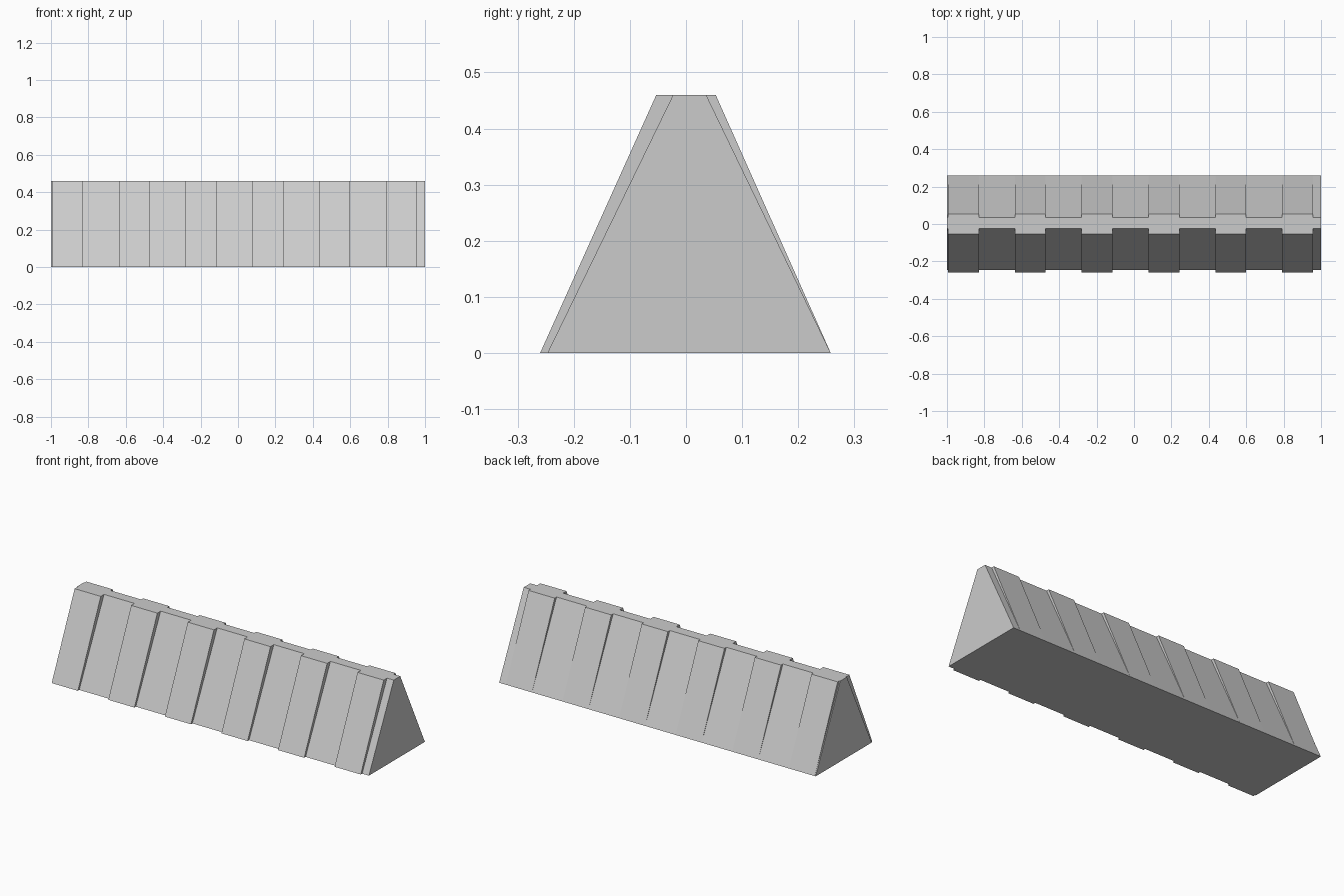
import bpy
import bmesh

cube = bpy.data.objects.get("Cube")
if cube:
    bpy.data.objects.remove(cube, do_unlink=True)

# Material
stone = bpy.data.materials.new("light grey stone")
stone.use_nodes = True
grey = (0.6, 0.6, 0.6, 1)
stone.diffuse_color = grey
stone.node_tree.nodes["Principled BSDF"].inputs["Base Color"].default_value = grey

HEIGHT = 0.46
START, PERIOD, PANEL = -0.995, 0.3575, 0.165

# Each depth is (front bottom, front top, back bottom, back top)
RECESSED = (-0.247, -0.023, 0.258, 0.036)
RAISED = (-0.26, -0.053, 0.258, 0.053)

# Walk along the wall, stepping out and back in at every raised panel
stations = [(-1, RECESSED)]
for i in range(6):
    left = START + i * PERIOD
    right = left + PANEL
    stations += [(left, RECESSED), (left, RAISED), (right, RAISED), (right, RECESSED)]
stations.append((1, RECESSED))


def outline(bm, front, back, z):
    """Closed loop of vertices along the front and back again."""
    points = [(x, d[front], z) for x, d in stations]
    points += [(x, d[back], z) for x, d in reversed(stations)]
    return [bm.verts.new(p) for p in points]


# Sloping wall with stepped panels
bm = bmesh.new()
base = outline(bm, 0, 2, 0)
crest = outline(bm, 1, 3, HEIGHT)
bm.faces.new(list(reversed(base)))
bm.faces.new(crest)
count = len(base)
for i in range(count):
    j = (i + 1) % count
    bm.faces.new((base[i], base[j], crest[j], crest[i]))

# The back panels taper into one straight bottom edge
bmesh.ops.remove_doubles(bm, verts=bm.verts[:], dist=0.0005)
bmesh.ops.recalc_face_normals(bm, faces=bm.faces[:])

mesh = bpy.data.meshes.new("barrier_wall")
bm.to_mesh(mesh)
bm.free()
mesh.materials.append(stone)
wall = bpy.data.objects.new("barrier_wall", mesh)
bpy.context.collection.objects.link(wall)
